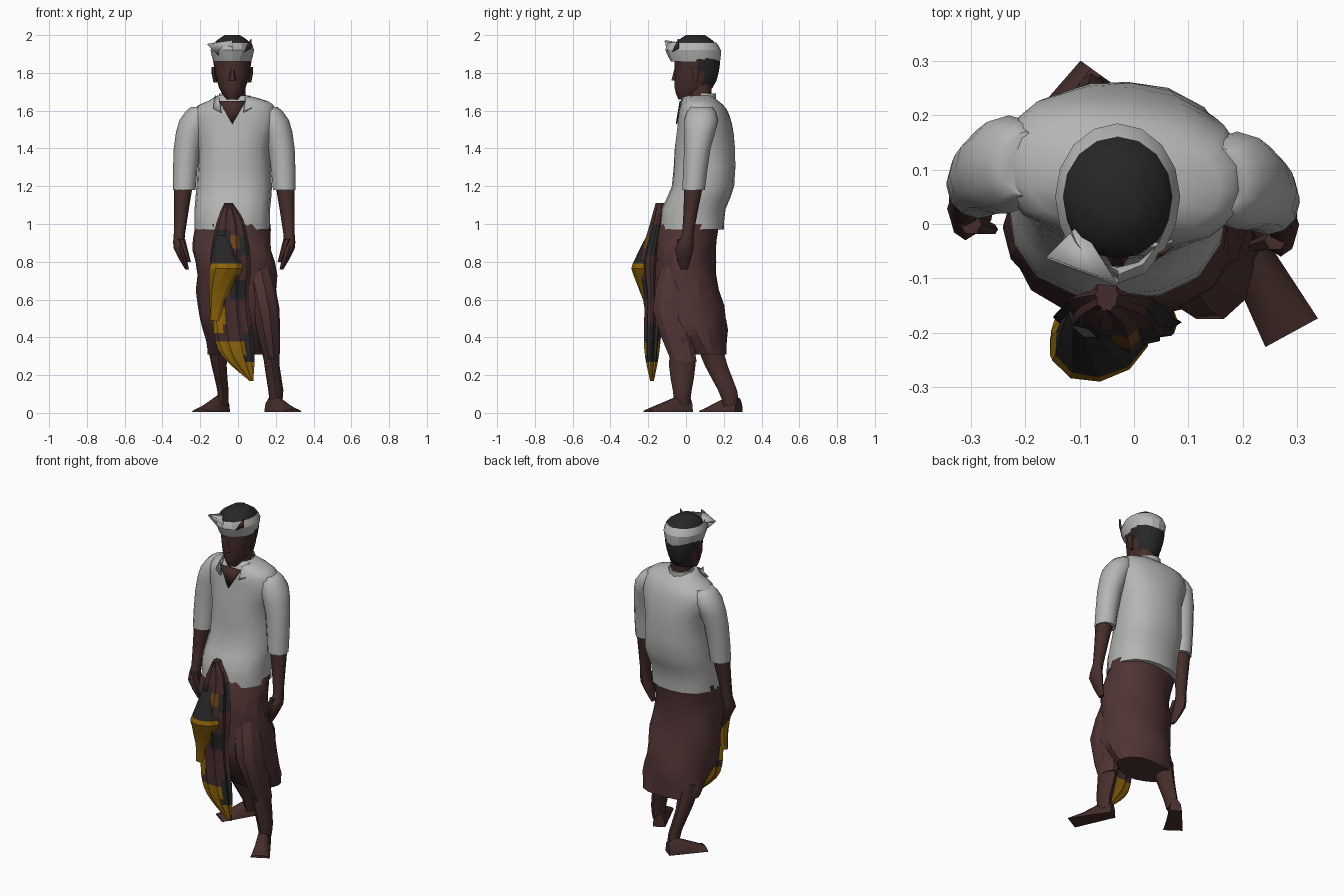
import bpy, bmesh, math
from mathutils import Vector

cube = bpy.data.objects.get("Cube")
if cube:
    bpy.data.objects.remove(cube, do_unlink=True)

AXIS = -.02  # sideways position of the spine


def material(name, red, green, blue):
    mat = bpy.data.materials.new(name)
    mat.use_nodes = True
    mat.diffuse_color = (red, green, blue, 1)
    shader = mat.node_tree.nodes["Principled BSDF"]
    shader.inputs["Base Color"].default_value = mat.diffuse_color
    return mat


skin = material("dark skin", red=.06, green=.027, blue=.024)
white = material("shirt white", red=.46, green=.46, blue=.45)
maroon = material("sarong maroon", red=.08, green=.034, blue=.034)
black = material("hair black", red=.02, green=.02, blue=.02)
gold = material("cloth gold", red=.27, green=.13, blue=.003)
plum = material("cloth plum", red=.06, green=.025, blue=.025)
rust = material("cloth rust", red=.15, green=.06, blue=.01)


def finish(name, bm, mats, rule=None, sharp=50):
    bmesh.ops.recalc_face_normals(bm, faces=bm.faces[:])
    if rule:
        for face in bm.faces:
            face.material_index = mats.index(rule(face.calc_center_median()))
    mesh = bpy.data.meshes.new(name)
    bm.to_mesh(mesh)
    bm.free()
    for mat in mats:
        mesh.materials.append(mat)
    obj = bpy.data.objects.new(name, mesh)
    bpy.context.collection.objects.link(obj)
    bpy.ops.object.select_all(action='DESELECT')
    obj.select_set(True)
    bpy.context.view_layer.objects.active = obj
    bpy.ops.object.shade_smooth_by_angle(angle=math.radians(sharp))
    return obj


def bridge(name, outlines, mats, rule=None, sharp=50, caps=True):
    bm = bmesh.new()
    rows = [[bm.verts.new(point) for point in outline] for outline in outlines]
    for low, high in zip(rows, rows[1:]):
        for i in range(len(low)):
            bm.faces.new((low[i - 1], low[i], high[i], high[i - 1]))
    if caps:
        bm.faces.new(rows[0])
        bm.faces.new(rows[-1])
    return finish(name, bm, mats, rule, sharp)


def ring(z, wide, deep, x=AXIS, y=.05, turn=0):
    return Vector((z, x, y, wide, deep, math.radians(turn)))


def between(rings, i, t):
    """Smooth curve through the rings, from ring i to the next."""
    a, b, c, d = (rings[max(0, min(k, len(rings) - 1))] for k in range(i - 1, i + 3))
    return b + ((c - a) + ((a * 2 - b * 5 + c * 4 - d) + (b * 3 - c * 3 + d - a) * t) * t) * (t / 2)


def loft(name, rings, mats, sides=10, steps=2, ripple=None, **options):
    path = [between(rings, i, k / steps) for i in range(len(rings) - 1) for k in range(steps)]
    outlines = []
    for z, x, y, wide, deep, turn in path + [rings[-1]]:
        outline = []
        for i in range(sides):
            angle = math.tau * i / sides
            swell = 1 + (ripple(angle, z) if ripple else 0)
            across = wide * swell * math.cos(angle)
            along = deep * swell * math.sin(angle)
            outline.append((x + across * math.cos(turn) - along * math.sin(turn),
                            y + across * math.sin(turn) + along * math.cos(turn), z))
        outlines.append(outline)
    return bridge(name, outlines, mats, **options)


def plate(name, points, mat):
    bm = bmesh.new()
    bm.faces.new([bm.verts.new(point) for point in points])
    solid = finish(name, bm, [mat]).modifiers.new("thickness", 'SOLIDIFY')
    solid.thickness = .008
    solid.offset = 0


# squarish cross-section for the shirt
def boxy(angle, z):
    return .06 * math.sin(angle * 2) ** 2


loft("shirt_body", [
    ring(z=.97, x=-.03, y=.03, wide=.2, deep=.17),
    ring(z=1.08, x=-.03, y=.04, wide=.2, deep=.17),
    ring(z=1.2, y=.09, wide=.2, deep=.165),
    ring(z=1.4, y=.1, wide=.19, deep=.16, turn=-5),
    ring(z=1.53, y=.1, wide=.23, deep=.14, turn=-7),
    ring(z=1.61, y=.09, wide=.22, deep=.12, turn=-7),
    ring(z=1.65, x=0, y=.08, wide=.16, deep=.09, turn=-7),
    ring(z=1.68, x=-.03, y=.07, wide=.08, deep=.07)],
    [white], sides=16, ripple=boxy)

# arms, the right one set slightly further back
for label, side, back in (("right", -1, .07), ("left", 1, .04)):
    def out(distance):
        return AXIS + side * distance

    loft(label + "_sleeve", [
        ring(z=1.18, x=out(.265), y=back, wide=.06, deep=.06),
        ring(z=1.4, x=out(.25), y=back + .02, wide=.07, deep=.07),
        ring(z=1.55, x=out(.21), y=back + .04, wide=.08, deep=.09),
        ring(z=1.62, x=out(.18), y=back + .04, wide=.05, deep=.06)], [white], sides=12)
    loft(label + "_forearm", [
        ring(z=.76, x=out(.25), y=back - .05, wide=.01, deep=.02),
        ring(z=.87, x=out(.29), y=back - .05, wide=.03, deep=.05),
        ring(z=.95, x=out(.29), y=back - .03, wide=.03, deep=.03),
        ring(z=1.2, x=out(.27), y=back, wide=.05, deep=.05)], [skin], sides=8)
    loft(label + "_thumb", [
        ring(z=.8, x=out(.24), y=back - .08, wide=.01, deep=.01),
        ring(z=.92, x=out(.28), y=back - .07, wide=.02, deep=.02)], [skin], sides=6)


# sarong with creased cloth
def creases(angle, z):
    return .04 * math.sin(angle * 3 + z * 19) + .02 * math.sin(angle * 5 - z * 31)


loft("sarong", [
    ring(z=.31, x=.02, y=.11, wide=.18, deep=.11),
    ring(z=.5, x=.01, y=.03, wide=.21, deep=.18),
    ring(z=.8, y=-.01, wide=.21, deep=.165),
    ring(z=1, x=-.03, y=.02, wide=.2, deep=.16)],
    [maroon], sides=18, steps=4, ripple=creases, sharp=25)
loft("sarong_front_knee", [
    ring(z=.27, x=.18, y=-.01, wide=.04, deep=.07),
    ring(z=.55, x=.14, y=-.08, wide=.08, deep=.1),
    ring(z=.78, x=.09, y=-.05, wide=.08, deep=.08)],
    [maroon], sharp=25)

# lower legs, the left one stepping forward
loft("left_leg", [
    ring(z=.04, x=.2, y=-.02, wide=.03, deep=.04),
    ring(z=.12, x=.2, y=-.02, wide=.04, deep=.05),
    ring(z=.25, x=.18, y=-.02, wide=.04, deep=.07),
    ring(z=.4, x=.17, y=-.02, wide=.05, deep=.06)], [skin], sides=8)
loft("right_leg", [
    ring(z=.04, x=-.08, y=.24, wide=.03, deep=.04),
    ring(z=.12, x=-.08, y=.22, wide=.03, deep=.05),
    ring(z=.25, x=-.1, y=.16, wide=.04, deep=.06),
    ring(z=.4, x=-.11, y=.11, wide=.06, deep=.07)], [skin], sides=8)


def foot(name, heel, toe):
    heel, toe = Vector(heel), Vector(toe)
    side = (toe - heel).orthogonal().normalized()
    outlines = []
    for step in range(6):
        t = step / 5
        outline = []
        for corner in range(6):
            angle = math.pi * corner / 5
            spot = heel.lerp(toe, t) + side * (.035 + .02 * t) * math.cos(angle)
            height = .015 + .1 * (1 - t) * min(1, .6 + t * 2)
            outline.append((spot.x, spot.y, .005 + height * math.sin(angle)))
        outlines.append(outline)
    bridge(name, outlines, [skin])


foot("left_foot", heel=(.17, .02), toe=(.29, -.2))
foot("right_foot", heel=(-.07, .28), toe=(-.2, .1))


# patterned front cloth: gold hem, dark and rust patches on plum
def pattern(spot):
    x, y, z = spot
    if z < .26 or (z < .37 and x < .04) or (.42 < z < .55 and x < -.07):
        return gold
    if .78 < z < .98 and x < -.03:
        return black
    if (.84 < z < 1 and x > .02) or (.58 < z < .7 and -.04 < x < .03) or (z < .45 and x > .04):
        return black
    if .86 < z < .93 or .76 < z < .79:
        return rust if x < .02 and y < -.2 else plum
    return plum


def pleats(angle, z):
    return .08 * math.cos(angle * 10)


loft("front_cloth", [
    ring(z=.17, x=.07, y=-.18, wide=.01, deep=.01),
    ring(z=.34, x=-.01, y=-.18, wide=.09, deep=.04),
    ring(z=.6, x=-.04, y=-.17, wide=.09, deep=.05),
    ring(z=.8, x=-.04, y=-.17, wide=.1, deep=.07),
    ring(z=1, x=-.04, y=-.14, wide=.07, deep=.05),
    ring(z=1.11, x=-.05, y=-.13, wide=.02, deep=.03)],
    [plum, gold, black, rust], sides=20, steps=6, rule=pattern, ripple=pleats, sharp=20)


# fold hanging over the front cloth, dark above and gold below
def fold_colour(spot):
    return black if spot.z > .78 else gold


loft("gold_fold", [
    ring(z=.49, x=-.12, y=-.19, wide=.03, deep=.02),
    ring(z=.6, x=-.1, y=-.19, wide=.05, deep=.04),
    ring(z=.74, x=-.07, y=-.21, wide=.09, deep=.07, turn=20),
    ring(z=.79, x=-.06, y=-.21, wide=.09, deep=.07, turn=20),
    ring(z=.94, x=-.08, y=-.16, wide=.04, deep=.05)],
    [gold, black], sides=10, rule=fold_colour, sharp=20)

# neck, head and face
loft("neck", [
    ring(z=1.55, y=.06, wide=.06, deep=.07),
    ring(z=1.76, y=.08, wide=.06, deep=.06)], [skin])


def hairline(spot):
    return black if spot.z > 1.88 or (spot.z > 1.7 and spot.y > .08) else skin


HEAD = -.03
loft("head", [
    ring(z=1.66, x=HEAD, y=-.01, wide=.03, deep=.03),
    ring(z=1.72, x=HEAD, y=.04, wide=.07, deep=.1),
    ring(z=1.85, x=HEAD, y=.06, wide=.1, deep=.12),
    ring(z=1.95, x=HEAD, wide=.1, deep=.11),
    ring(z=2, x=HEAD, wide=.04, deep=.05)],
    [skin, black], sides=16, steps=3, rule=hairline)
loft("nose", [
    ring(z=1.76, x=HEAD, y=-.06, wide=.02, deep=.02),
    ring(z=1.83, x=HEAD, y=-.05, wide=.01, deep=.01)], [skin], sides=6)

# ears and collar flaps
for label, side in (("right", -1), ("left", 1)):
    def out(distance):
        return HEAD + side * distance

    loft(label + "_ear", [
        ring(z=1.75, x=out(.09), wide=.01, deep=.01),
        ring(z=1.8, x=out(.1), wide=.01, deep=.02),
        ring(z=1.83, x=out(.1), wide=.01, deep=.02)], [skin], sides=6)
    plate(label + "_collar", [
        (out(.06), -.04, 1.59), (out(.1), -.03, 1.61),
        (out(.09), .03, 1.68), (out(.07), AXIS, 1.67)], white)
plate("open_neckline", [(HEAD - .07, -.03, 1.65), (HEAD, -.05, 1.53), (HEAD + .07, -.03, 1.65)], skin)
loft("collar_band", [
    ring(z=1.64, x=HEAD, y=.08, wide=.08, deep=.08),
    ring(z=1.69, x=HEAD, y=.09, wide=.07, deep=.07)], [white], sides=12, caps=False)


# wrapped headcloth, pointed at the front, with its tuft
def pointed(angle, z):
    return (z - 1.86) * 3 * max(0, -math.sin(angle)) ** 4


loft("headcloth", [
    ring(z=1.86, x=HEAD, wide=.1, deep=.13),
    ring(z=1.92, x=HEAD, wide=.115, deep=.135),
    ring(z=1.96, x=HEAD, wide=.1, deep=.11)],
    [white], sides=16, ripple=pointed, sharp=25, caps=False)
plate("headcloth_peak", [(-.1, -.05, 1.89), (-.16, -.06, 1.95), (HEAD, -.11, 1.97), (HEAD, -.09, 1.89)], white)
plate("headcloth_fold", [(-.1, 0, 1.95), (-.16, -.06, 1.95), (HEAD, -.11, 1.97)], white)
plate("headcloth_knot", [(.03, -.07, 1.91), (.07, -.04, 1.93), (.07, -.04, 1.98)], skin)
